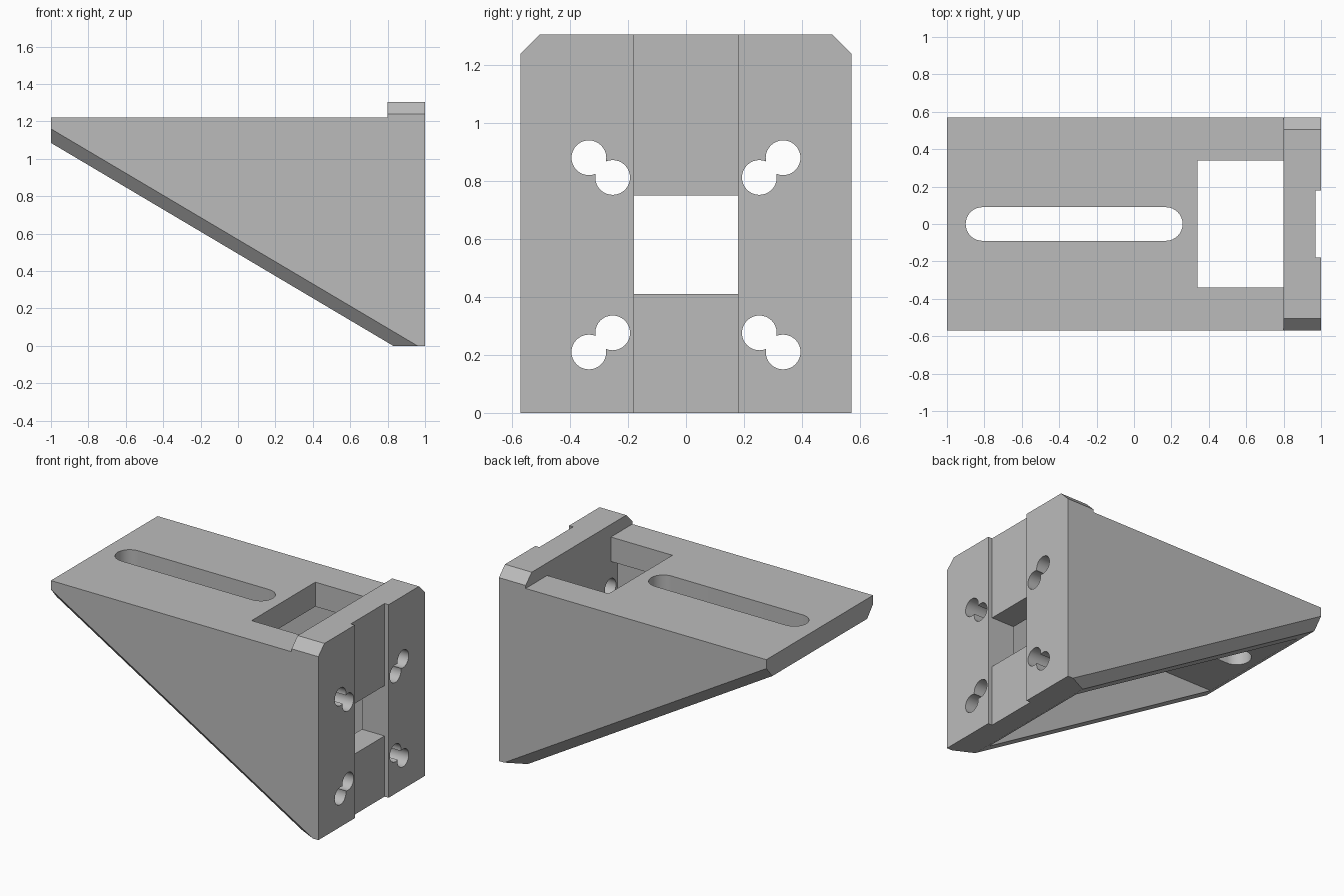
import bpy, bmesh, math
from mathutils import Vector

cube = bpy.data.objects.get("Cube")
if cube:
    bpy.data.objects.remove(cube, do_unlink=True)

grey = bpy.data.materials.new("plain_grey")
grey.use_nodes = True
colour = (0.5, 0.5, 0.5, 1)
grey.diffuse_color = colour
grey.node_tree.nodes["Principled BSDF"].inputs["Base Color"].default_value = colour

HALF = 0.57      # half width of the bracket
INNER = 0.41     # half width of the hollow
PLATE = 0.8      # inner face of the mounting plate
TOP = 1.22       # top of the shelf
THICK = 0.165    # thickness of the shelf


def prism(name, points, axis, low, high):
    """Extrude a closed 2D outline along x, y or z."""
    place = {"x": lambda a, b, h: (h, a, b),
             "y": lambda a, b, h: (a, h, b),
             "z": lambda a, b, h: (a, b, h)}[axis]
    bm = bmesh.new()
    face = bm.faces.new([bm.verts.new(place(a, b, low)) for a, b in points])
    new = bmesh.ops.extrude_face_region(bm, geom=[face])["geom"]
    shift = Vector(place(0, 0, high - low))
    bmesh.ops.translate(bm, vec=shift, verts=[v for v in new if isinstance(v, bmesh.types.BMVert)])
    bmesh.ops.recalc_face_normals(bm, faces=bm.faces)
    mesh = bpy.data.meshes.new(name)
    bm.to_mesh(mesh)
    bm.free()
    obj = bpy.data.objects.new(name, mesh)
    bpy.context.collection.objects.link(obj)
    return obj


def rect(a0, a1, b0, b1):
    return [(a0, b0), (a1, b0), (a1, b1), (a0, b1)]


def arc(a, b, r, start, end, steps):
    turn = [start + (end - start) * i / steps for i in range(steps + 1)]
    return [(a + r * math.cos(t), b + r * math.sin(t)) for t in turn]


def chamfer(bm, p, q, r):
    """Slice off everything outside the plane through three points."""
    p, q, r = Vector(p), Vector(q), Vector(r)
    normal = (q - p).cross(r - p).normalized()
    if normal.dot(p - Vector((0.5, 0, 0.8))) < 0:
        normal.negate()
    cut = bmesh.ops.bisect_plane(bm, geom=bm.verts[:] + bm.edges[:] + bm.faces[:],
                                 plane_co=p, plane_no=normal, clear_outer=True)
    edges = [e for e in cut["geom_cut"] if isinstance(e, bmesh.types.BMEdge)]
    bmesh.ops.holes_fill(bm, edges=edges, sides=0)


# Solid wedge with a raised lip
side = [(-1, 1.085), (0.83, 0), (1, 0), (1, 1.305), (PLATE, 1.305), (PLATE, TOP), (-1, TOP)]
bracket = prism("angle_bracket", side, "y", -HALF, HALF)
bracket.data.materials.append(grey)

# Chamfers on the sloping edges and the lip corners
bm = bmesh.new()
bm.from_mesh(bracket.data)
for s in (-1, 1):
    edge, inset = s * HALF, s * (HALF - 0.065)
    chamfer(bm, (-1, edge, 1.16), (0.96, edge, 0), (0.83, inset, 0))
    chamfer(bm, (0, edge, 1.24), (1, edge, 1.24), (1, inset, 1.305))
bmesh.ops.recalc_face_normals(bm, faces=bm.faces)
bm.to_mesh(bracket.data)
bm.free()

# Cutters: hollow, shelf window, long slot, plate groove, plate window
slot = (arc(0.17, 0, 0.09, -math.pi / 2, math.pi / 2, 16)
        + arc(-0.81, 0, 0.09, math.pi / 2, math.pi * 1.5, 16))
cutters = [
    prism("hollow_cutter", rect(-INNER, INNER, -0.2, TOP - THICK), "x", -1.3, PLATE),
    prism("shelf_window_cutter", rect(0.34, PLATE, -0.34, 0.34), "z", 0.9, 1.4),
    prism("slot_cutter", slot, "z", 0.9, 1.4),
    prism("groove_cutter", rect(-0.18, 0.18, -0.2, 1.5), "x", 0.97, 1.2),
    prism("plate_window_cutter", rect(-0.18, 0.18, 0.41, 0.75), "x", 0.7, 1.1),
]
# Paired bolt holes, mirrored left and right
for s in (-1, 1):
    for y, z in ((0.335, 0.88), (0.253, 0.812), (0.253, 0.276), (0.335, 0.21)):
        ring = arc(s * y, z, 0.06, 0, math.tau, 32)[:-1]
        cutters.append(prism("bolt_hole_cutter", ring, "x", 0.7, 1.1))

bpy.context.view_layer.objects.active = bracket
for cutter in cutters:
    cutter.hide_render = True
    mod = bracket.modifiers.new("cut", "BOOLEAN")
    mod.operation = "DIFFERENCE"
    mod.solver = "EXACT"
    mod.object = cutter
    bpy.ops.object.modifier_apply(modifier=mod.name)
    bpy.data.objects.remove(cutter, do_unlink=True)

# Smooth round holes, crisp edges
bpy.ops.object.select_all(action="DESELECT")
bracket.select_set(True)
bpy.ops.object.shade_smooth_by_angle(angle=math.radians(30))
